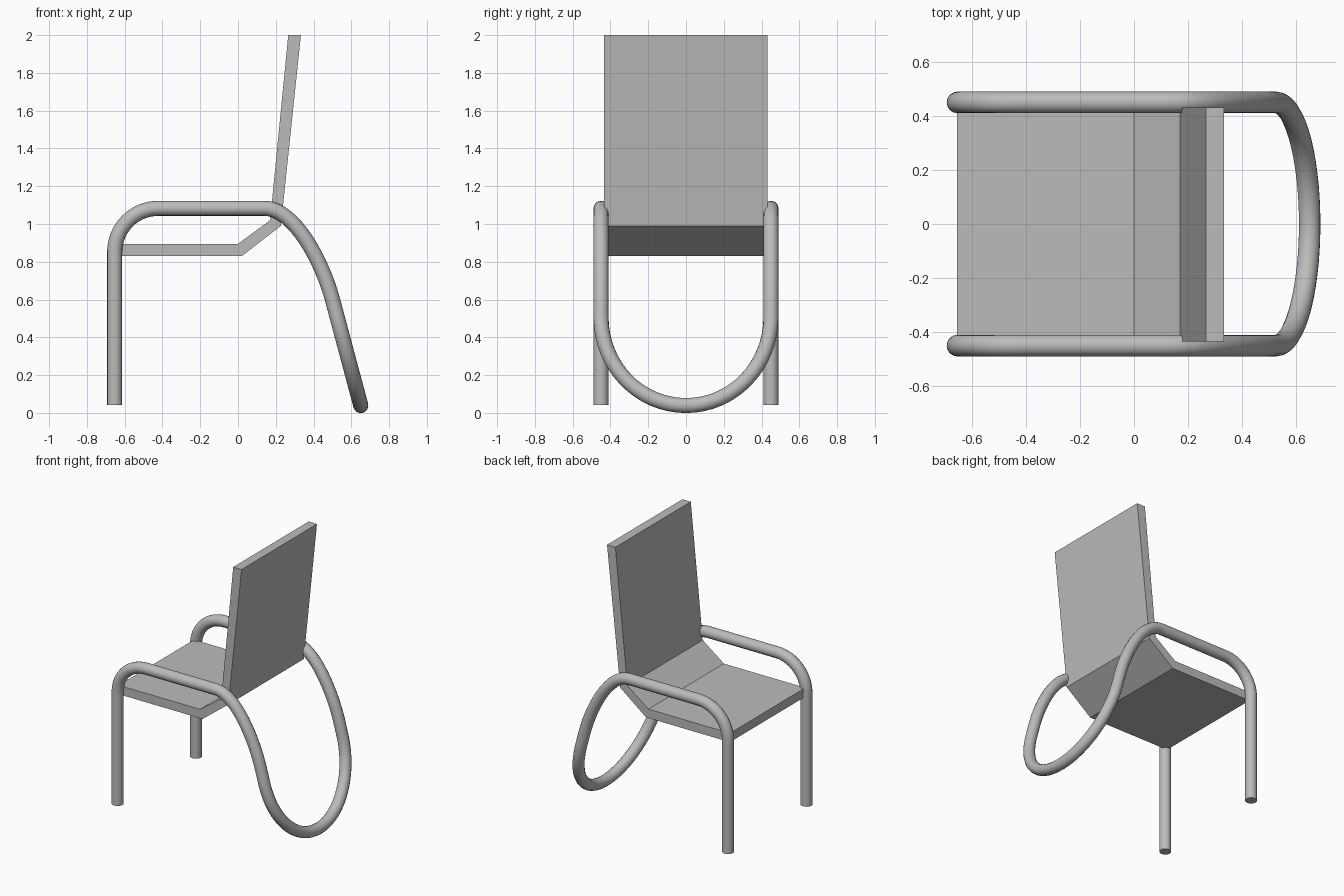
import bpy
import bmesh
from mathutils import Vector

cube = bpy.data.objects.get("Cube")
if cube:
    bpy.data.objects.remove(cube, do_unlink=True)

# One grey for the whole chair
grey = bpy.data.materials.new("light grey")
grey.use_nodes = True
COLOR = (0.5, 0.5, 0.5, 1.0)
grey.diffuse_color = COLOR
grey.node_tree.nodes["Principled BSDF"].inputs["Base Color"].default_value = COLOR


def link(name, data):
    obj = bpy.data.objects.new(name, data)
    bpy.context.collection.objects.link(obj)
    data.materials.append(grey)
    return obj


# Bent seat and backrest: a side profile (x, z) extruded across the width
def extruded_panel(name, profile, y_min, y_max):
    bm = bmesh.new()
    face = bm.faces.new([bm.verts.new((x, y_min, z)) for x, z in profile])
    result = bmesh.ops.extrude_face_region(bm, geom=[face])
    verts = [v for v in result["geom"] if isinstance(v, bmesh.types.BMVert)]
    bmesh.ops.translate(bm, verts=verts, vec=(0, y_max - y_min, 0))
    bmesh.ops.recalc_face_normals(bm, faces=bm.faces[:])
    mesh = bpy.data.meshes.new(name)
    bm.to_mesh(mesh)
    bm.free()
    return link(name, mesh)


extruded_panel("seat_and_backrest", [
    (-0.655, 0.83), (0.02, 0.83), (0.227, 0.99), (0.333, 2.0),
    (0.266, 2.0), (0.17, 1.02), (0.0, 0.895), (-0.655, 0.895),
], -0.435, 0.431)

# Tubular frame: half a path of (left handle, point, right handle), then mirrored
Y = 0.45


def knot(point, back, ahead):
    p = Vector(point)
    return p + Vector(back), p, p + Vector(ahead)


half = [
    knot((-0.653, Y, 0.042), (0, 0, -0.1), (0, 0, 0.27)),              # foot
    knot((-0.653, Y, 0.85), (0, 0, -0.27), (0, 0, 0.13)),              # leg top
    knot((-0.42, Y, 1.083), (-0.13, 0, 0), (0.18, 0, 0)),              # arm front
    knot((0.14, Y, 1.083), (-0.18, 0, 0), (0.16, 0, 0)),               # arm rear
    knot((0.5, Y, 0.6), (-0.054, 0, 0.2), (0.01, 0, -0.037)),          # rear leg
    knot((0.525, Y, 0.507), (-0.01, 0, 0.037), (0.069, 0, -0.258)),    # loop start
]
bottom = knot((0.65, 0, 0.039), (0, 0.25, 0), (0, -0.25, 0))           # loop bottom


def flip(v):
    return Vector((v.x, -v.y, v.z))


other_half = [(flip(c), flip(b), flip(a)) for a, b, c in reversed(half)]
path = half + [bottom] + other_half

curve = bpy.data.curves.new("tube_frame", "CURVE")
curve.dimensions = "3D"
curve.resolution_u = 16
curve.bevel_depth = 0.04
curve.bevel_resolution = 6
curve.use_fill_caps = True
spline = curve.splines.new("BEZIER")
spline.bezier_points.add(len(path) - 1)
for bp, (left, point, right) in zip(spline.bezier_points, path):
    bp.handle_left_type = bp.handle_right_type = "FREE"
    bp.co, bp.handle_left, bp.handle_right = point, left, right

# Turn the tube into a mesh, smooth along its length with crisp end caps
frame = link("tube_frame", curve)
bpy.ops.object.select_all(action="DESELECT")
frame.select_set(True)
bpy.context.view_layer.objects.active = frame
bpy.ops.object.convert(target="MESH")
bm = bmesh.new()
bm.from_mesh(frame.data)
bmesh.ops.remove_doubles(bm, verts=bm.verts[:], dist=0.0001)
bmesh.ops.recalc_face_normals(bm, faces=bm.faces[:])
bm.to_mesh(frame.data)
bm.free()
bpy.ops.object.shade_smooth_by_angle()
